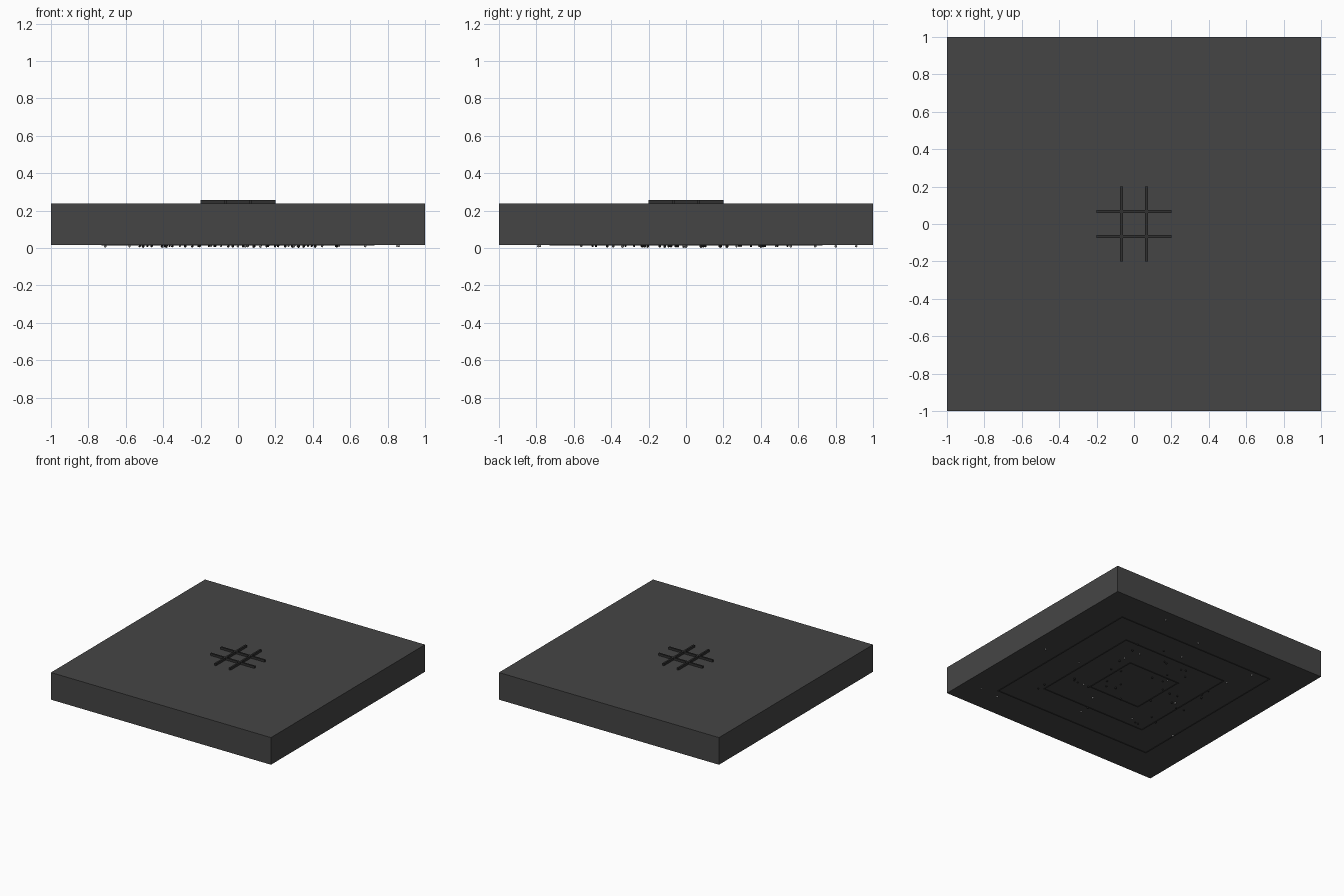
import bpy, bmesh, random
from mathutils import Matrix

if "Cube" in bpy.data.objects:
    bpy.data.objects.remove(bpy.data.objects["Cube"])

random.seed(7)
BOTTOM, TOP = 0.016, 0.239


def material(name, value):
    m = bpy.data.materials.new(name)
    m.diffuse_color = (value, value, value, 1)
    m.use_nodes = True
    m.node_tree.nodes["Principled BSDF"].inputs["Base Color"].default_value = m.diffuse_color
    return m


dark = material("dark_grey", 0.06)
black = material("near_black", 0.03)
pale = material("pale_grey", 0.6)


def finish(name, bm, mat):
    mesh = bpy.data.meshes.new(name)
    bm.to_mesh(mesh)
    bm.free()
    mesh.materials.append(mat)
    obj = bpy.data.objects.new(name, mesh)
    bpy.context.collection.objects.link(obj)
    return obj


def add_box(bm, x0, x1, y0, y1, z0, z1):
    centre = Matrix.Translation(((x0 + x1) / 2, (y0 + y1) / 2, (z0 + z1) / 2))
    size = Matrix.Diagonal((x1 - x0, y1 - y0, z1 - z0, 1))
    bmesh.ops.create_cube(bm, size=1, matrix=centre @ size)


# Main slab
bm = bmesh.new()
add_box(bm, -1, 1, -1, 1, BOTTOM, TOP)
finish("slab", bm, dark)

# Crossed bars on the top
bm = bmesh.new()
w = 0.007
for p in (-0.067, 0.067):
    add_box(bm, p - w, p + w, -0.2, 0.2, TOP - 0.002, 0.258)
    add_box(bm, -0.2, 0.2, p - w, p + w, TOP - 0.002, 0.257)
finish("crossed_top_bars", bm, black)

# Concentric square trims on the underside
for i, r in enumerate((0.235, 0.48, 0.725)):
    bm = bmesh.new()
    t, z0, z1 = 0.005, BOTTOM - 0.003, BOTTOM + 0.002
    for s in (-1, 1):
        add_box(bm, s * r - t, s * r + t, -r - t, r + t, z0, z1)
        add_box(bm, -r + t, r - t, s * r - t, s * r + t, z0, z1)
    finish(f"underside_square_trim_{i + 1}", bm, black)


# Small studs hanging from the underside
def studs(name, points, mat):
    bm = bmesh.new()
    for x, y in points:
        r = random.uniform(0.006, 0.009)
        z = max(r, BOTTOM - r * 0.8)
        bmesh.ops.create_icosphere(bm, subdivisions=1, radius=r,
                                   matrix=Matrix.Translation((x, y, z)))
    low = min(v.co.z for v in bm.verts)
    bmesh.ops.translate(bm, verts=bm.verts, vec=(0, 0, -low))
    finish(name, bm, mat)


bright = [(.45, .91), (.86, -.01), (.04, .80), (.27, .39), (0, .56), (.32, .27),
          (.54, 0), (-.58, .69), (-.145, .22), (.30, -.23), (-.51, .48), (.85, -.78),
          (.68, -.79), (.12, -.34), (.05, -.56), (-.31, -.39), (-.71, -.39), (-.405, 0)]
studs("pale_underside_studs", bright, pale)
scatter = [(random.uniform(-0.55, 0.55), random.uniform(-0.55, 0.55)) for _ in range(40)]
studs("dark_underside_studs", scatter, black)
